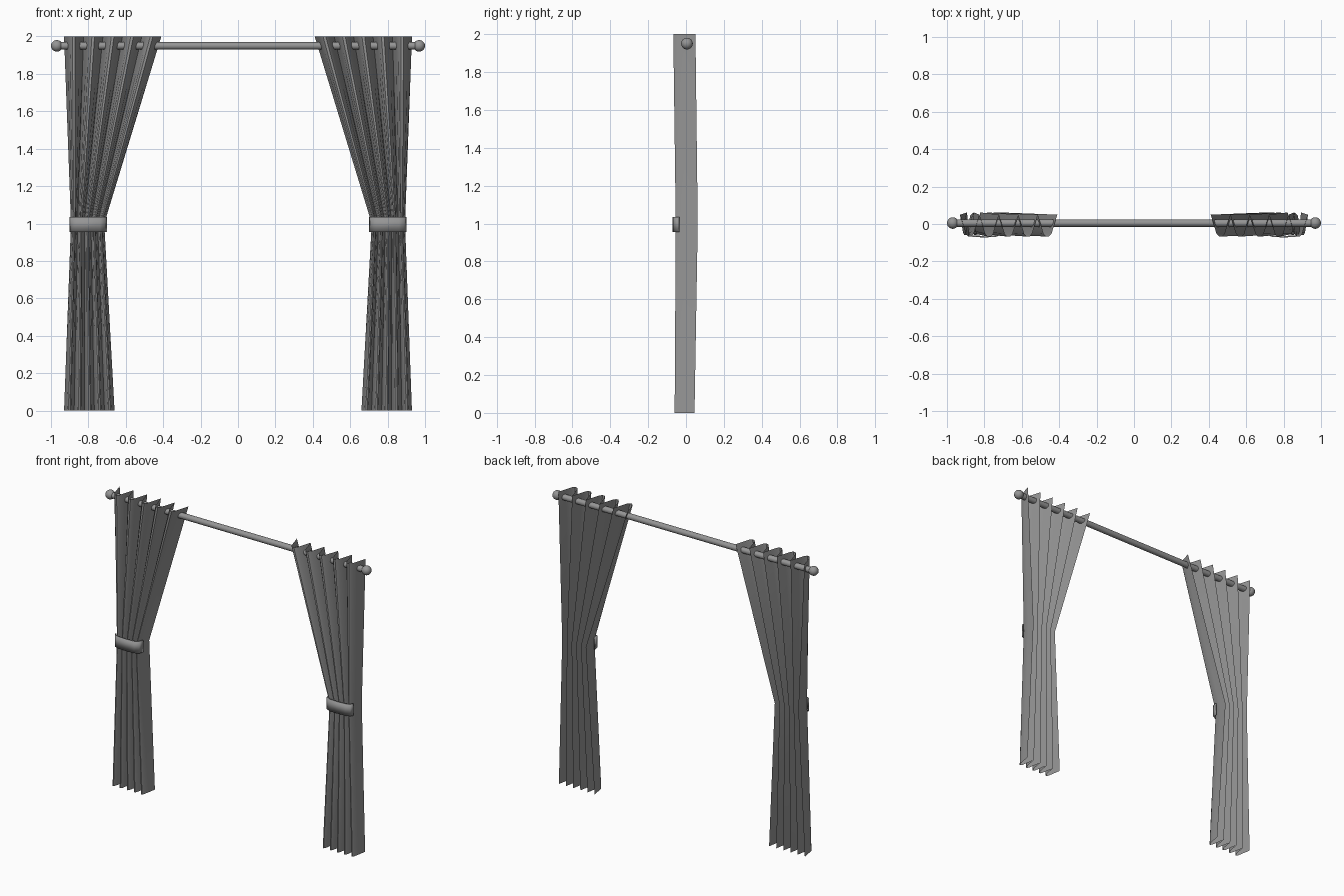
import bpy
import bmesh
import math

cube = bpy.data.objects.get("Cube")
if cube:
    bpy.data.objects.remove(cube, do_unlink=True)

grey = bpy.data.materials.new("curtain_grey")
grey.use_nodes = True
colour = (0.3, 0.3, 0.3, 1)
grey.diffuse_color = colour
grey.node_tree.nodes["Principled BSDF"].inputs["Base Color"].default_value = colour

ROD_Y, ROD_Z = 0.005, 1.95
FOLDS = 5
# One pleat: position along the fold, forward depth
PLEAT = [(0, 0), (0.17, 0.5), (0.3, 0.88), (0.43, 1), (0.57, 1), (0.7, 0.88), (0.83, 0.5)]
# Curtain rows: height, inner x, outer x, front y, back y
ROWS = [(0, 0.66, 0.93, -0.06, 0.045),
        (1, 0.715, 0.893, -0.054, 0.062),
        (2, 0.41, 0.93, -0.067, 0.05)]


def finish(obj, angle=35):
    obj.data.materials.append(grey)
    bpy.ops.object.select_all(action='DESELECT')
    obj.select_set(True)
    bpy.context.view_layer.objects.active = obj
    bpy.ops.object.shade_smooth_by_angle(angle=math.radians(angle))
    return obj


def sheet(name, rows, side):
    """Skin a strip of faces between matching rows of points."""
    bm = bmesh.new()
    grid = [[bm.verts.new((side * x, y, z)) for x, y, z in row] for row in rows]
    for low, high in zip(grid, grid[1:]):
        for i in range(len(low) - 1):
            quad = [low[i], low[i + 1], high[i + 1], high[i]]
            bm.faces.new(quad if side > 0 else quad[::-1])
    mesh = bpy.data.meshes.new(name)
    bm.to_mesh(mesh)
    bm.free()
    obj = bpy.data.objects.new(name, mesh)
    bpy.context.collection.objects.link(obj)
    return finish(obj)


def pleated_row(z, inner, outer, front, back):
    profile = [((f + t) / FOLDS, d) for f in range(FOLDS) for t, d in PLEAT] + [(1, 0)]
    return [(inner + (outer - inner) * u, back + (front - back) * d, z) for u, d in profile]


# Pole
bpy.ops.mesh.primitive_cylinder_add(vertices=16, radius=0.02, depth=1.9,
                                    location=(0, ROD_Y, ROD_Z),
                                    rotation=(0, math.pi / 2, 0))
bpy.context.object.name = "curtain_pole"
finish(bpy.context.object)

for label, side in (("left", 1), ("right", -1)):
    # Round pole end
    bpy.ops.mesh.primitive_uv_sphere_add(segments=16, ring_count=10, radius=0.031,
                                         location=(side * 0.969, ROD_Y, ROD_Z))
    bpy.context.object.name = label + "_finial"
    finish(bpy.context.object)

    # Pleated cloth gathered at the waist
    sheet(label + "_curtain", [pleated_row(*row) for row in ROWS], side)

    # Tieback strap across the front of the gathered cloth
    path = [(0.709, -0.02), (0.715, -0.05), (0.74, -0.061), (0.8, -0.064),
            (0.86, -0.061), (0.885, -0.053), (0.894, -0.035)]
    strap = sheet(label + "_tieback", [[(x, y, z) for x, y in path] for z in (0.955, 1.035)], side)
    thick = strap.modifiers.new("Thickness", 'SOLIDIFY')
    thick.thickness = 0.008
    thick.offset = 1
